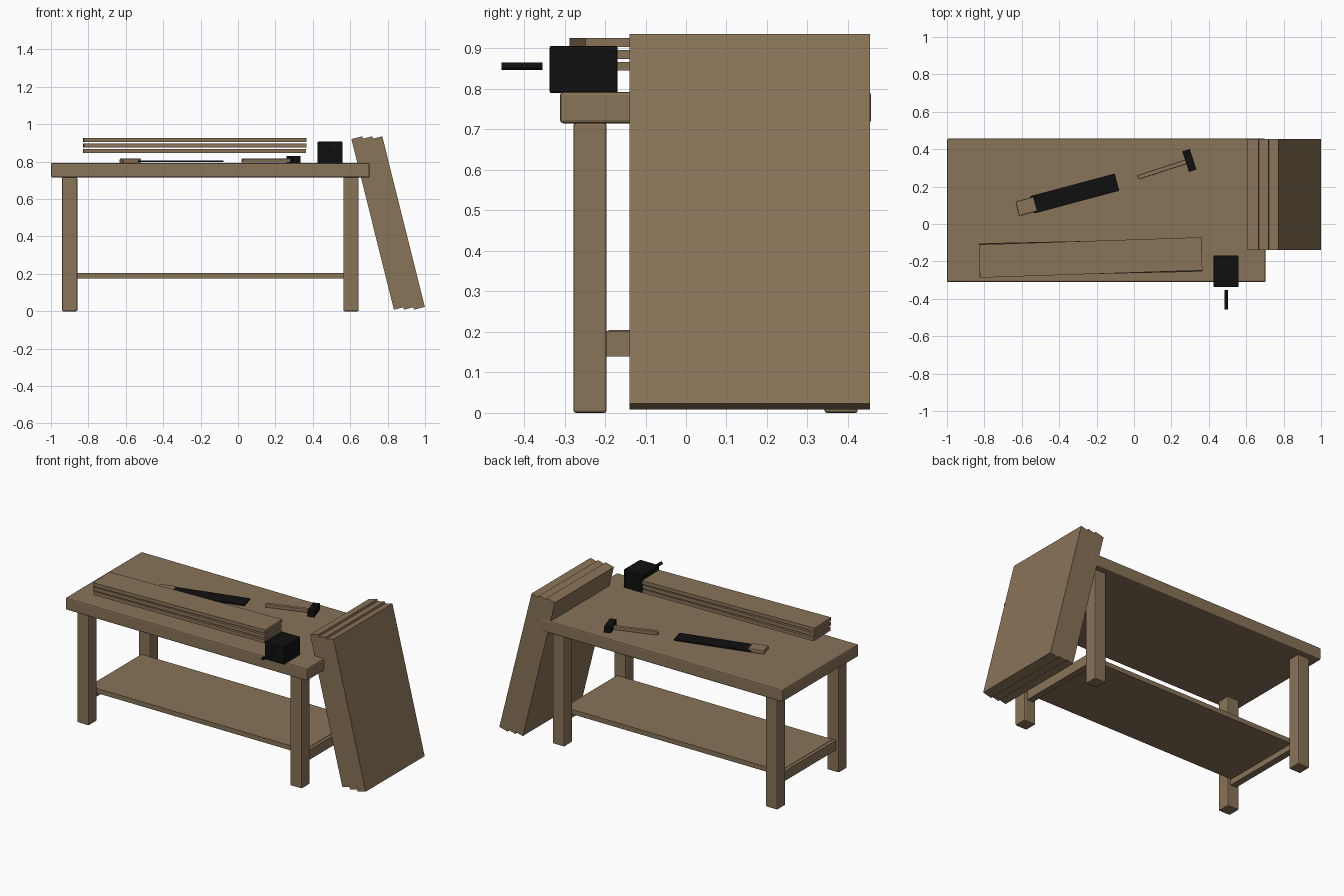
import bpy, math

if "Cube" in bpy.data.objects:
    bpy.data.objects.remove(bpy.data.objects["Cube"], do_unlink=True)


def material(name, colour):
    mat = bpy.data.materials.new(name)
    mat.use_nodes = True
    mat.diffuse_color = colour
    mat.node_tree.nodes["Principled BSDF"].inputs["Base Color"].default_value = colour
    return mat


wood = material("brown wood", (0.25, 0.172, 0.098, 1))
metal = material("black metal", (0.005, 0.005, 0.0055, 1))


def box(name, centre, size, mat, turn=0, lean=0, bevel=0.0):
    """Box with a turn about z or a lean about y, in degrees."""
    bpy.ops.mesh.primitive_cube_add(size=1, location=centre)
    ob = bpy.context.object
    ob.name = name
    ob.scale = size
    bpy.ops.object.transform_apply(location=False, rotation=False, scale=True)
    ob.rotation_euler = (0, math.radians(lean), math.radians(turn))
    ob.data.materials.append(mat)
    if bevel:
        mod = ob.modifiers.new("soft edges", "BEVEL")
        mod.width = bevel
        mod.segments = 2
    return ob


# Bench: centre of the table in plan
CX, CY = -0.148, 0.073
box("tabletop", (CX, CY, 0.754), (1.704, 0.768, 0.078), wood, bevel=0.008)

for sx, side in ((-1, "right"), (1, "left")):
    x = CX + sx * 0.752
    for sy, end in ((-1, "front"), (1, "back")):
        box(f"{end}_{side}_leg", (x, CY + sy * 0.31, 0.358),
            (0.082, 0.082, 0.716), wood, bevel=0.006)
    box(f"{side}_stretcher", (x, CY, 0.171), (0.042, 0.56, 0.063), wood)

box("lower_shelf", (CX, CY, 0.19), (1.505, 0.53, 0.03), wood)

# Thick boards leaning on the end of the bench
for i in range(3):
    box(f"leaning_board_{i + 1}", (0.749 + i * 0.0535, 0.158, 0.472),
        (0.06, 0.594, 0.94), wood, lean=-14)

# Stack of spaced planks
for i in range(3):
    box(f"plank_{i + 1}", (-0.232, -0.179, 0.856 + i * 0.0295),
        (1.19, 0.177, 0.022), wood, turn=1.2 + i * 0.35)

# Vise with its handle
box("vise_body", (0.4925, -0.253, 0.848), (0.135, 0.168, 0.117), metal, bevel=0.005)
bpy.ops.mesh.primitive_cylinder_add(vertices=16, radius=0.0095, depth=0.102,
                                    location=(0.4925, -0.405, 0.856),
                                    rotation=(math.pi / 2, 0, 0))
handle = bpy.context.object
handle.name = "vise_handle"
handle.data.materials.append(metal)
bpy.ops.object.shade_smooth_by_angle()

# Saw
box("saw_blade", (-0.318, 0.163, 0.802), (0.47, 0.095, 0.008), metal, turn=15)
box("saw_handle", (-0.575, 0.094, 0.804), (0.1, 0.078, 0.024), wood, turn=15, bevel=0.004)

# Hammer
box("hammer_handle", (0.15, 0.291, 0.805), (0.27, 0.022, 0.022), wood, turn=18, bevel=0.003)
box("hammer_head", (0.296, 0.34, 0.812), (0.042, 0.115, 0.038), metal, turn=18)
